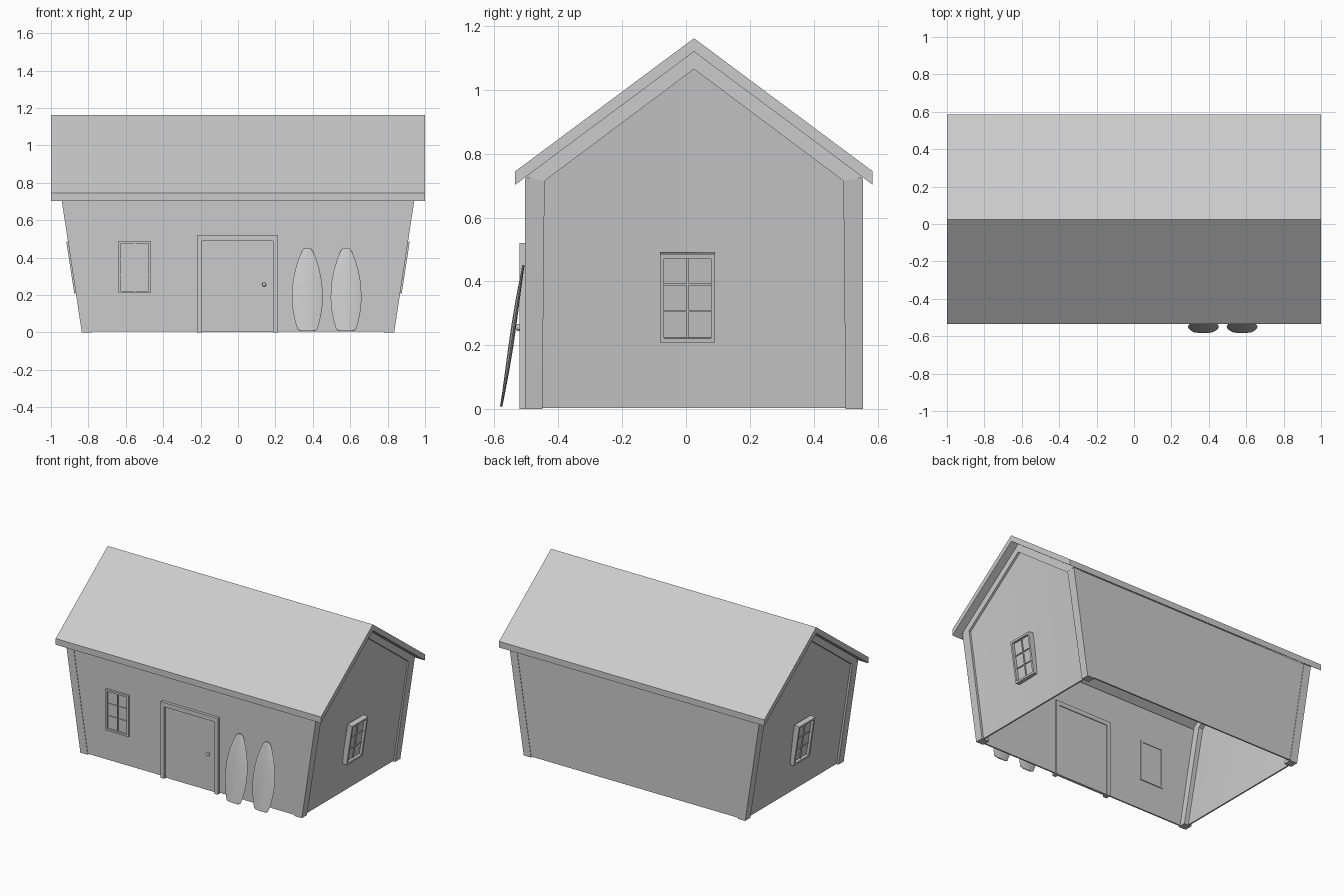
import bpy, bmesh, math
from mathutils import Matrix, Vector

if "Cube" in bpy.data.objects:
    bpy.data.objects.remove(bpy.data.objects["Cube"])

RIDGE_Y = 0.025      # ridge line, also the mirror plane for front/back parts
LEAN = math.atan(0.11 / 0.715)


def finish(name, bm, smooth=None):
    bmesh.ops.recalc_face_normals(bm, faces=bm.faces)
    me = bpy.data.meshes.new(name)
    bm.to_mesh(me)
    bm.free()
    ob = bpy.data.objects.new(name, me)
    bpy.context.collection.objects.link(ob)
    if smooth:
        bpy.context.view_layer.objects.active = ob
        ob.select_set(True)
        bpy.ops.object.shade_smooth_by_angle(angle=math.radians(smooth))
        ob.select_set(False)
    return ob


def loft(name, loops, smooth=None):
    """Skin a row of equal-length loops and cap both ends."""
    bm = bmesh.new()
    rows = [[bm.verts.new(p) for p in loop] for loop in loops]
    n = len(rows[0])
    for a, b in zip(rows, rows[1:]):
        for i in range(n):
            j = (i + 1) % n
            bm.faces.new((a[i], a[j], b[j], b[i]))
    bm.faces.new(rows[0])
    bm.faces.new(rows[-1])
    return finish(name, bm, smooth)


def along_x(name, profile, x0, x1):
    return loft(name, [[(x, y, z) for y, z in profile] for x in (x0, x1)])


def boxes(name, specs, matrix=Matrix()):
    """One object from (x0, x1, y0, y1, z0, z1) boxes."""
    bm = bmesh.new()
    for x0, x1, y0, y1, z0, z1 in specs:
        m = Matrix.Translation(((x0 + x1) / 2, (y0 + y1) / 2, (z0 + z1) / 2))
        m = m @ Matrix.Diagonal((x1 - x0, y1 - y0, z1 - z0, 1))
        bmesh.ops.create_cube(bm, size=1, matrix=matrix @ m)
    return finish(name, bm)


# Roof: one folded slab
along_x("roof", [(-0.535, 0.703), (-0.535, 0.745), (RIDGE_Y, 1.162), (0.585, 0.745),
                 (0.585, 0.703), (RIDGE_Y, 1.12)], -1, 1)

# Front and back walls, flaring outward to the top
for name, y0, y1 in (("front_wall", -0.502, -0.492), ("back_wall", 0.552, 0.542)):
    loft(name, [[(-0.80, y, 0.006), (0.80, y, 0.006), (0.91, y, 0.722), (-0.91, y, 0.722)]
                for y in (y0, y1)])

for sx, side in ((1, "right"), (-1, "left")):
    # Gable trim below the roof
    along_x(side + "_gable_trim", [(-0.505, 0.726), (RIDGE_Y, 1.121), (0.555, 0.726),
                                   (0.493, 0.715), (RIDGE_Y, 1.065), (-0.443, 0.715)],
            sx * 0.89, sx * 0.945)

    # Recessed gable wall, leaning below the eaves and upright above
    bm = bmesh.new()
    rows = []
    for d in (0.012, 0.022):
        pts = [(0.835, -0.47, 0.004), (0.835, RIDGE_Y, 0.004), (0.835, 0.52, 0.004),
               (0.945, 0.52, 0.71), (0.945, RIDGE_Y, 1.085), (0.945, -0.47, 0.71)]
        rows.append([bm.verts.new((sx * (x - d), y, z)) for x, y, z in pts])
    for r in rows:
        bm.faces.new((r[0], r[1], r[4], r[5]))
        bm.faces.new((r[1], r[2], r[3], r[4]))
    for i in range(6):
        j = (i + 1) % 6
        bm.faces.new((rows[0][i], rows[0][j], rows[1][j], rows[1][i]))
    finish(side + "_gable_wall", bm, 30)

    # Corner posts
    for sy, end in ((-1, "front"), (1, "back")):
        def post_loop(x, inner, z):
            return [(sx * px, RIDGE_Y + sy * py, z) for px, py in
                    ((x, 0.53), (x, inner), (x - 0.055, inner), (x - 0.055, 0.53))]
        loft(f"{side}_{end}_post", [post_loop(0.835, 0.475, 0), post_loop(0.945, 0.468, 0.722)])


# Windows: frame, glazing bars and pane; local -y faces outward
def window(name, matrix, out):
    w, h, f = 0.0865, 0.14, 0.013
    frame = [(-w, -w + f, -out, 0.016, -h, h), (w - f, w, -out, 0.016, -h, h),
             (-w + f, w - f, -out, 0.016, h - f, h), (-w + f, w - f, -out, 0.016, -h, -h + f)]
    boxes(name + "_frame", frame, matrix)
    bars = [(-0.003, 0.003, -0.009, 0, -h + f, h - f)]
    bars += [(-w + f, w - f, -0.008, 0, z - 0.003, z + 0.003) for z in (-0.042, 0.042)]
    boxes(name + "_bars", bars, matrix)
    boxes(name + "_pane", [(-w + f, w - f, -0.002, 0.012, -h + f, h - f)], matrix)


window("front_window", Matrix.Translation((-0.552, -0.502, 0.35)), 0.015)
for sx, side in ((1, "right"), (-1, "left")):
    window(side + "_window", Matrix.Translation((sx * 0.877, 0.005, 0.35))
           @ Matrix.Rotation(sx * math.pi / 2, 4, 'Z') @ Matrix.Rotation(LEAN, 4, 'X'), 0.02)

# Door, its frame and knob
boxes("door_frame", [(-0.218, -0.192, -0.522, -0.484, 0, 0.52),
                     (0.187, 0.213, -0.522, -0.484, 0, 0.52),
                     (-0.192, 0.187, -0.522, -0.484, 0.49, 0.52)])
boxes("door", [(-0.192, 0.187, -0.507, -0.489, 0.003, 0.49)])
bm = bmesh.new()
bmesh.ops.create_uvsphere(bm, u_segments=12, v_segments=8, radius=0.011,
                          matrix=Matrix.Translation((0.14, -0.525, 0.256)))
bmesh.ops.create_cone(bm, cap_ends=True, segments=10, radius1=0.005, radius2=0.005, depth=0.02,
                      matrix=Matrix.Translation((0.14, -0.514, 0.256))
                      @ Matrix.Rotation(math.pi / 2, 4, 'X'))
finish("door_knob", bm, 40)

# Surfboards leaning on the front wall: (height, half width) outline
OUTLINE = [(0.008, 0.035), (0.014, 0.052), (0.06, 0.066), (0.12, 0.078), (0.19, 0.083),
           (0.27, 0.078), (0.34, 0.064), (0.40, 0.045), (0.435, 0.029), (0.452, 0.015)]
SECTION = [(-1, 0), (-0.85, -0.7), (0, -1), (0.85, -0.7), (1, 0), (0.85, 0.7), (0, 1), (-0.85, 0.7)]
for name, cx in (("left_surfboard", 0.371), ("right_surfboard", 0.578)):
    loops = []
    for z, w in OUTLINE:
        t = (z - 0.008) / 0.444
        y = -0.579 + 0.07 * t - 0.006 * math.sin(math.pi * t) * (t - 0.5)
        thick = 0.003 + 0.005 * math.sin(math.pi * min(max(t, 0.05), 0.95))
        loops.append([(cx + a * w, y + b * thick, z) for a, b in SECTION])
    loft(name, loops, 30)
